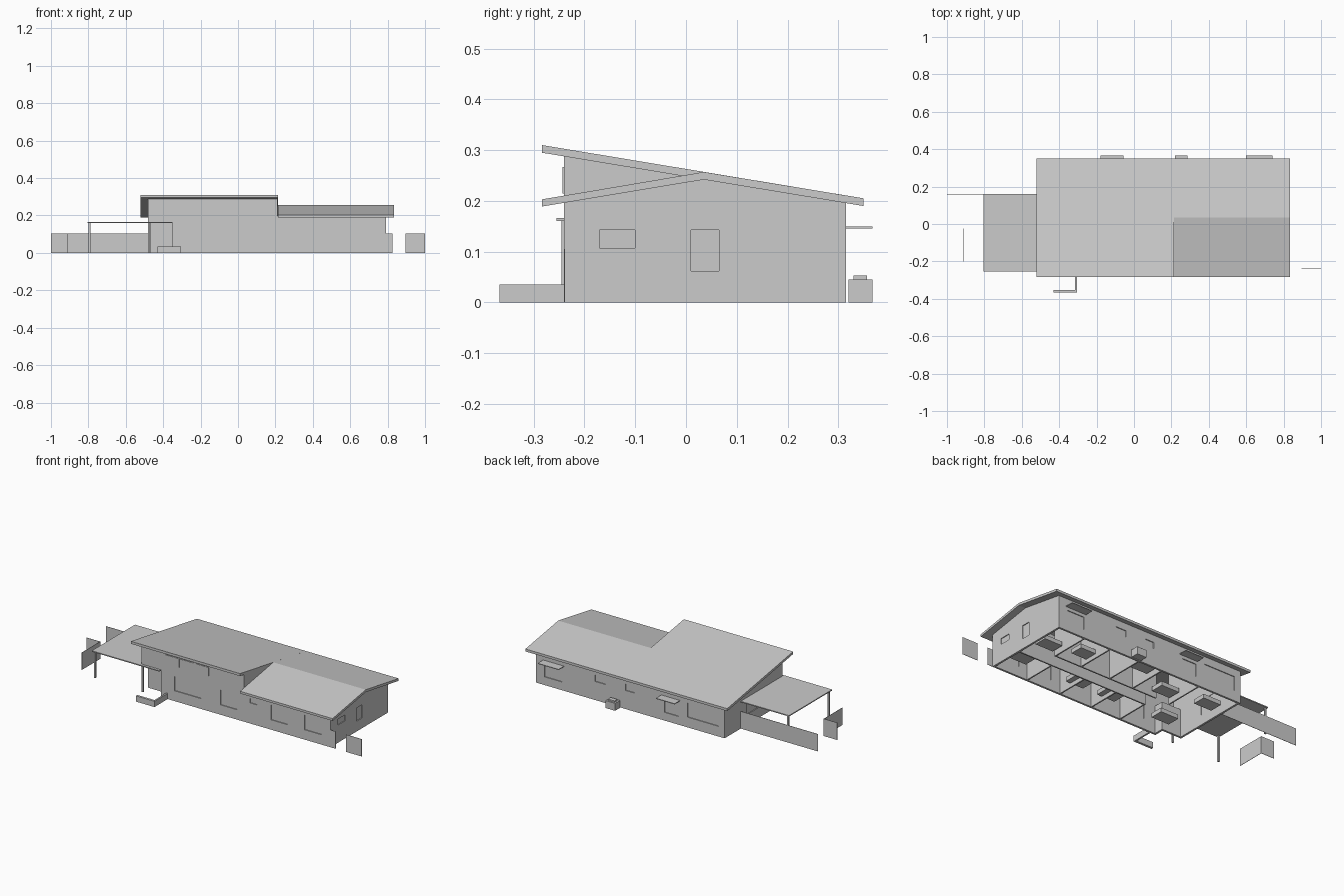
import bpy, bmesh

cube = bpy.data.objects.get("Cube")
if cube:
    bpy.data.objects.remove(cube)

grey = bpy.data.materials.new("plain_grey")
grey.use_nodes = True
grey.diffuse_color = (0.6, 0.6, 0.6, 1)
grey.node_tree.nodes["Principled BSDF"].inputs["Base Color"].default_value = (0.6, 0.6, 0.6, 1)


def finish(name, bm):
    bmesh.ops.recalc_face_normals(bm, faces=bm.faces)
    mesh = bpy.data.meshes.new(name)
    bm.to_mesh(mesh)
    bm.free()
    mesh.materials.append(grey)
    obj = bpy.data.objects.new(name, mesh)
    bpy.context.scene.collection.objects.link(obj)
    return obj


def add_box(bm, xs, ys, zs):
    verts = bmesh.ops.create_cube(bm, size=1)["verts"]
    for v in verts:
        v.co = [r[0] if c < 0 else r[1] for c, r in zip(v.co, (xs, ys, zs))]


def box(name, xs, ys, zs):
    bm = bmesh.new()
    add_box(bm, xs, ys, zs)
    return finish(name, bm)


def prism(name, x0, x1, profile):
    """Extrude a (y, z) outline along x."""
    bm = bmesh.new()
    face = bm.faces.new([bm.verts.new((x0, y, z)) for y, z in profile])
    out = bmesh.ops.extrude_face_region(bm, geom=[face])["geom"]
    moved = [g for g in out if isinstance(g, bmesh.types.BMVert)]
    bmesh.ops.translate(bm, verts=moved, vec=(x1 - x0, 0, 0))
    return finish(name, bm)


def windows(wall, name, axis, at, holes):
    """Cut openings (a0, a1, z0, z1) and set a thin pane in each."""
    cutters, panes = bmesh.new(), bmesh.new()
    for a0, a1, z0, z1 in holes:
        for bm, half in ((cutters, 0.03), (panes, 0.002)):
            deep = (at - half, at + half)
            if axis == "y":
                add_box(bm, (a0, a1), deep, (z0, z1))
            else:
                add_box(bm, deep, (a0, a1), (z0, z1))
    finish(name, panes)
    cutter = finish("window_cutter", cutters)
    cutter.hide_render = True
    mod = wall.modifiers.new("openings", "BOOLEAN")
    mod.object = cutter
    mod.solver = "EXACT"
    bpy.context.view_layer.objects.active = wall
    bpy.ops.object.modifier_apply(modifier=mod.name)
    bpy.data.objects.remove(cutter)


# House outline
WEST, EAST, FRONT, BACK, STEP, ENTRY = -0.48, 0.79, -0.24, 0.315, 0.21, -0.35
RECESS, CANOPY, T = -0.18, 0.16, 0.012

# Roofs: a long single slope and a lower gable
prism("high_roof", -0.522, 0.213, [(-0.284, 0.31), (0.35, 0.205), (0.35, 0.19), (-0.284, 0.295)])
prism("low_roof", 0.213, 0.835, [(-0.284, 0.203), (0.035, 0.257), (0.35, 0.205),
                                 (0.35, 0.19), (0.035, 0.242), (-0.284, 0.189)])

# Outer walls
front = box("front_wall", (ENTRY, EAST), (FRONT, FRONT + T), (0, 0.198))
windows(front, "front_windows", "y", FRONT + 0.007, [
    (-0.26, -0.08, 0.063, 0.15), (0.05, 0.16, 0.06, 0.15), (0.25, 0.295, 0.125, 0.152),
    (0.39, 0.5, 0.06, 0.15), (0.615, 0.73, 0.06, 0.15)])
box("upper_front_wall", (WEST, STEP), (FRONT, FRONT + T), (0.165, 0.29))
back = box("back_wall", (WEST, EAST), (BACK - T, BACK), (0, 0.198))
windows(back, "back_windows", "y", BACK - 0.007, [
    (0.615, 0.73, 0.05, 0.127), (0.32, 0.39, 0.113, 0.152), (0.126, 0.185, 0.113, 0.152),
    (-0.17, -0.075, 0.05, 0.127), (-0.44, -0.23, 0.062, 0.15)])
east = prism("east_gable_wall", EAST - T, EAST, [(FRONT, 0), (BACK, 0), (BACK, 0.197),
                                                 (0.035, 0.245), (FRONT, 0.198)])
windows(east, "east_windows", "x", EAST - 0.007, [
    (-0.17, -0.1, 0.107, 0.143), (0.01, 0.065, 0.062, 0.143)])
west = box("west_wall", (WEST, WEST + T), (RECESS, BACK), (0, 0.17))
windows(west, "west_window", "x", WEST + 0.007, [(0.0, 0.1, 0.062, 0.15)])
high_side = [(FRONT, 0.165), (BACK, 0.165), (BACK, 0.197), (FRONT, 0.29)]
prism("upper_west_wall", WEST, WEST + T, high_side)
prism("upper_step_wall", STEP - T, STEP, high_side)
box("entry_back_wall", (WEST, ENTRY), (RECESS, RECESS + T), (0, 0.17))
box("entry_side_wall", (ENTRY, ENTRY + T), (FRONT, RECESS + T), (0, 0.17))

# Clerestory panes standing slightly proud of the upper wall
for i in range(3):
    x = -0.32 + i * 0.099
    box(f"clerestory_window_{i + 1}", (x, x + 0.094), (FRONT - 0.003, FRONT), (0.215, 0.267))

# Carport deck, entry canopy and posts
box("carport_roof", (-0.805, WEST), (-0.255, CANOPY), (0.16, 0.166))
box("entry_canopy", (WEST, ENTRY), (-0.255, RECESS), (0.16, 0.166))
for i, (x, y) in enumerate([(-0.793, -0.24), (-0.793, 0.15), (-0.472, -0.24)]):
    box(f"carport_post_{i + 1}", (x - 0.005, x + 0.005), (y - 0.005, y + 0.005), (0, 0.16))

# Back awnings and the utility box
for name, x0, x1 in (("awning_east", 0.6, 0.74), ("awning_west", -0.18, -0.055)):
    box(name, (x0, x1), (BACK, 0.367), (0.146, 0.15))
box("utility_box", (0.22, 0.285), (0.32, 0.367), (0, 0.045))
box("utility_box_cap", (0.23, 0.275), (0.33, 0.357), (0.045, 0.053))

# L-shaped planter kerb
box("planter_front", (-0.43, -0.305), (-0.367, -0.353), (0, 0.035))
box("planter_side", (-0.315, -0.305), (-0.353, FRONT), (0, 0.035))

# Thin garden screens
H, S = (0, 0.105), 0.002
box("screen_back", (-1, WEST), (CANOPY - S, CANOPY), H)
box("screen_outer", (-1, -0.91), (-0.025, -0.025 + S), H)
box("screen_return", (-0.91 - S, -0.91), (-0.2, -0.025), H)
box("screen_east_inner", (EAST, 0.825), (FRONT, FRONT + S), H)
box("screen_east_outer", (0.895, 1), (FRONT, FRONT + S), H)

# Room partitions
for i, (y, x0, x1) in enumerate([(-0.03, -0.1, EAST - T), (0.06, -0.1, 0.6)]):
    box(f"corridor_wall_{i + 1}", (x0, x1), (y, y + 0.008), (0, 0.19))
for i, x in enumerate([-0.1, 0.1, 0.32, 0.55]):
    box(f"front_partition_{i + 1}", (x, x + 0.008), (FRONT + T, -0.03), (0, 0.19))
for i, x in enumerate([-0.2, 0.06, 0.22, 0.42, 0.6]):
    box(f"back_partition_{i + 1}", (x, x + 0.008), (0.06, BACK - T), (0, 0.19))

# Furniture in the rooms
spots = [(0.7, -0.1), (0.68, 0.1), (0.3, -0.1), (0.47, 0.15), (0.08, -0.1),
         (0.14, 0.24), (-0.12, 0.12), (-0.3, -0.1), (-0.38, 0.16)]
for i, (x, y) in enumerate(spots):
    box(f"furniture_{i + 1}", (x - 0.06, x + 0.06), (y - 0.04, y + 0.04), (0.025, 0.05))
